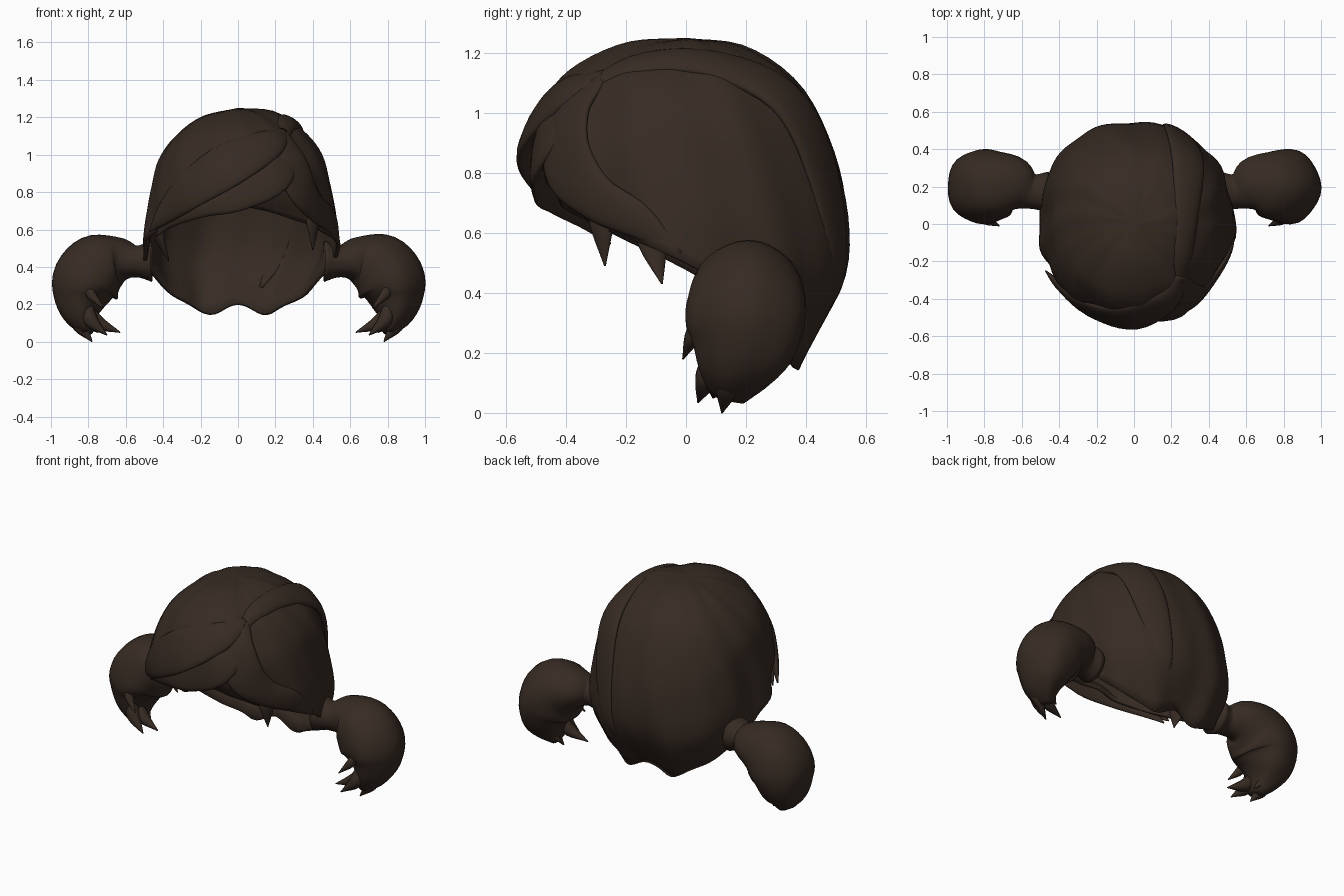
import bpy, bmesh, math
from mathutils import Vector

if "Cube" in bpy.data.objects:
    bpy.data.objects.remove(bpy.data.objects["Cube"])

mat = bpy.data.materials.new("dark_brown_hair")
mat.diffuse_color = (0.038, 0.024, 0.017, 1)
mat.use_nodes = True
mat.node_tree.nodes["Principled BSDF"].inputs["Base Color"].default_value = mat.diffuse_color


def cr(p, q, r, s, u):
    # Catmull-Rom interpolation
    return 0.5 * (2 * q + (r - p) * u + (2 * p - 5 * q + 4 * r - s) * u * u
                  + (3 * q - p - 3 * r + s) * u ** 3)


def along(pts, t):
    # sample an open list of vectors at t in 0..1, extrapolating past the end
    n = len(pts) - 1
    i = max(0, min(int(t * n), n - 1))
    p = pts[i - 1] if i else pts[0] * 2 - pts[1]
    s = pts[i + 2] if i + 2 <= n else pts[n] * 2 - pts[n - 1]
    return cr(p, pts[i], pts[i + 1], s, t * n - i)


def finish(name, bm):
    bmesh.ops.recalc_face_normals(bm, faces=bm.faces)
    me = bpy.data.meshes.new(name)
    bm.to_mesh(me)
    bm.free()
    ob = bpy.data.objects.new(name, me)
    bpy.context.collection.objects.link(ob)
    me.materials.append(mat)
    for p in me.polygons:
        p.use_smooth = True
    return ob


# Crown-to-hem profiles (radius, height) every 45 degrees, front first, then toward +x
PROFILES = [[Vector((0, 1.25))] + [Vector(p) for p in prof] for prof in (
    [(.2, 1.235), (.38, 1.15), (.475, 1.04), (.515, .92), (.48, .80), (.42, .72)],
    [(.2, 1.22), (.37, 1.13), (.45, 1.02), (.51, .90), (.51, .75), (.47, .64)],
    [(.2, 1.23), (.36, 1.12), (.45, 1.0), (.49, .85), (.525, .68), (.545, .50)],
    [(.2, 1.22), (.39, 1.10), (.49, .92), (.54, .70), (.55, .45), (.44, .22)],
    [(.2, 1.22), (.38, 1.09), (.495, .87), (.545, .64), (.52, .43), (.38, .20)],
    [(.2, 1.21), (.38, 1.08), (.48, .90), (.53, .70), (.545, .45), (.44, .22)],
    [(.2, 1.20), (.34, 1.09), (.42, .97), (.455, .83), (.485, .66), (.515, .48)],
    [(.2, 1.21), (.37, 1.11), (.45, 1.0), (.50, .88), (.52, .75), (.48, .64)])]


def surf(deg, t, lift=0.0):
    # point on the head shell
    a = (deg / 45) % 8
    i = int(a)
    rz = cr(*[along(PROFILES[(i + k) % 8], t) for k in (-1, 0, 1, 2)], a - i)
    r = rz.x + lift
    w = math.radians(deg)
    return Vector((r * math.sin(w), -r * math.cos(w), rz.y + lift * (1 - t)))


# Head shell with combed grooves and a two-lobed nape
N, M = 96, 26
bm = bmesh.new()
apex = bm.verts.new((0, 0, 1.25))
rows = []
for j in range(1, M + 1):
    t = j / M
    row = []
    for i in range(N):
        d = 360 * i / N
        swirl = math.radians(d + 35 * (1 - t))
        lift = 0.006 * t * (math.sin(9 * swirl) + math.sin(14 * swirl + 1))
        p = surf(d, t, lift)
        lobe = math.exp(-((abs(d - 180) - 21) / 12) ** 2)
        p.z -= 0.05 * lobe * t ** 6
        row.append(bm.verts.new(p))
    rows.append(row)
for i in range(N):
    k = (i + 1) % N
    bm.faces.new((apex, rows[0][i], rows[0][k]))
    for a, b in zip(rows, rows[1:]):
        bm.faces.new((a[i], b[i], b[k], a[k]))
shell = finish("head_shell", bm)
sol = shell.modifiers.new("thickness", 'SOLIDIFY')
sol.thickness = 0.02
sol.offset = -1


def loft(name, stations, side=None, steps=28, sides=20, groove=0.0):
    # elliptical tube: stations are (centre, half size across, half size along side axis)
    cs, sz = [Vector(s[0]) for s in stations], [Vector(s[1:3]) for s in stations]
    bm = bmesh.new()
    rings = []
    for j in range(steps + 1):
        t = j / steps
        c, r = along(cs, t), along(sz, t)
        tan = (along(cs, min(1, t + .01)) - along(cs, max(0, t - .01))).normalized()
        b = Vector(side) if side else c - Vector((0, 0, .7))
        b = (b - tan * b.dot(tan)).normalized()
        a = tan.cross(b)
        ring = []
        for i in range(sides):
            w = math.tau * i / sides
            g = 1 + groove * t * math.sin(5 * w + 3 * t)
            ring.append(bm.verts.new(c + a * (max(r.x, .002) * g * math.cos(w))
                                     + b * (max(r.y, .002) * g * math.sin(w))))
        rings.append(ring)
    for a, b in zip(rings, rings[1:]):
        for i in range(sides):
            k = (i + 1) % sides
            bm.faces.new((a[i], a[k], b[k], b[i]))
    bm.faces.new(rings[0])
    bm.faces.new(rings[-1])
    return finish(name, bm)


def lock(name, stations):
    # flat strand laid on the shell: (degrees, t, lift, half width, half thickness)
    return loft(name, [(surf(d, t, l), w, h) for d, t, l, w, h in stations])


# Fringe strands swept from the parting
lock("fringe_sweep_upper", [(42, .34, -.01, .03, .02), (22, .46, -.005, .09, .03),
     (-5, .62, -.005, .13, .03), (-30, .78, 0, .11, .03), (-50, .92, .01, .06, .025),
     (-62, 1.0, .035, .004, .004)])
lock("fringe_sweep_lower", [(40, .42, -.01, .04, .02), (22, .66, -.005, .12, .025),
     (0, .82, -.005, .11, .025), (-24, .9, -.005, .08, .025), (-46, .96, .0, .05, .02),
     (-60, 1.04, .01, .004, .004)])
lock("fringe_right", [(41, .34, -.01, .03, .02), (36, .54, 0, .09, .025),
     (40, .74, 0, .11, .028), (54, .86, 0, .08, .025), (72, .92, 0, .06, .02),
     (88, .98, -.005, .01, .008)])

# Raised strand from the parting over the right of the crown to the nape
lock("crown_strand", [(38, .38, -.01, .03, .02), (60, .27, -.01, .06, .03),
     (105, .26, -.01, .075, .03), (138, .38, .005, .1, .03), (150, .56, 0, .1, .025),
     (158, .8, -.003, .06, .018), (164, .93, -.008, .01, .006)])

# Pointed wisps hanging under the fringe
loft("wisp_left", [((-.42, -.12, .66), .06, .03), ((-.42, -.11, .56), .05, .025),
                   ((-.37, -.08, .43), .003, .003)])
loft("wisp_right", [((.38, -.28, .70), .06, .025), ((.40, -.28, .62), .045, .022),
                    ((.40, -.27, .49), .003, .003)])

# Pigtails tapering to split tips, mirrored left and right
TAIL = [((.46, .17, .43), .11, .11), ((.55, .175, .43), .085, .095),
        ((.64, .205, .435), .13, .155), ((.74, .205, .40), .185, .185),
        ((.815, .20, .325), .185, .20), ((.84, .19, .23), .15, .18),
        ((.835, .165, .14), .10, .13), ((.80, .14, .05), .03, .06)]
TIPS = [((.86, .15, .2), (.85, .14, .10), (.78, .12, .0), .055),
        ((.80, .09, .22), (.79, .07, .12), (.70, .04, .035), .05),
        ((.80, .13, .2), (.76, .11, .11), (.63, .09, .05), .05),
        ((.84, .22, .22), (.83, .21, .13), (.75, .19, .05), .06),
        ((.80, .06, .33), (.79, .025, .26), (.72, -.01, .18), .035)]
for s, label in ((1, "right"), (-1, "left")):
    def flip(p):
        return (p[0] * s, p[1], p[2])
    loft("pigtail_" + label, [(flip(c), a, b) for c, a, b in TAIL],
         side=(0, 1, 0), sides=30, groove=.04)
    for n, (p, q, e, r) in enumerate(TIPS):
        loft("pigtail_tip_%s_%d" % (label, n + 1),
             [(flip(p), r * .4, r * .4), (flip(q), r * .8, r * .8), (flip(e), .003, .003)],
             side=(0, 1, 0), steps=12, sides=10)
